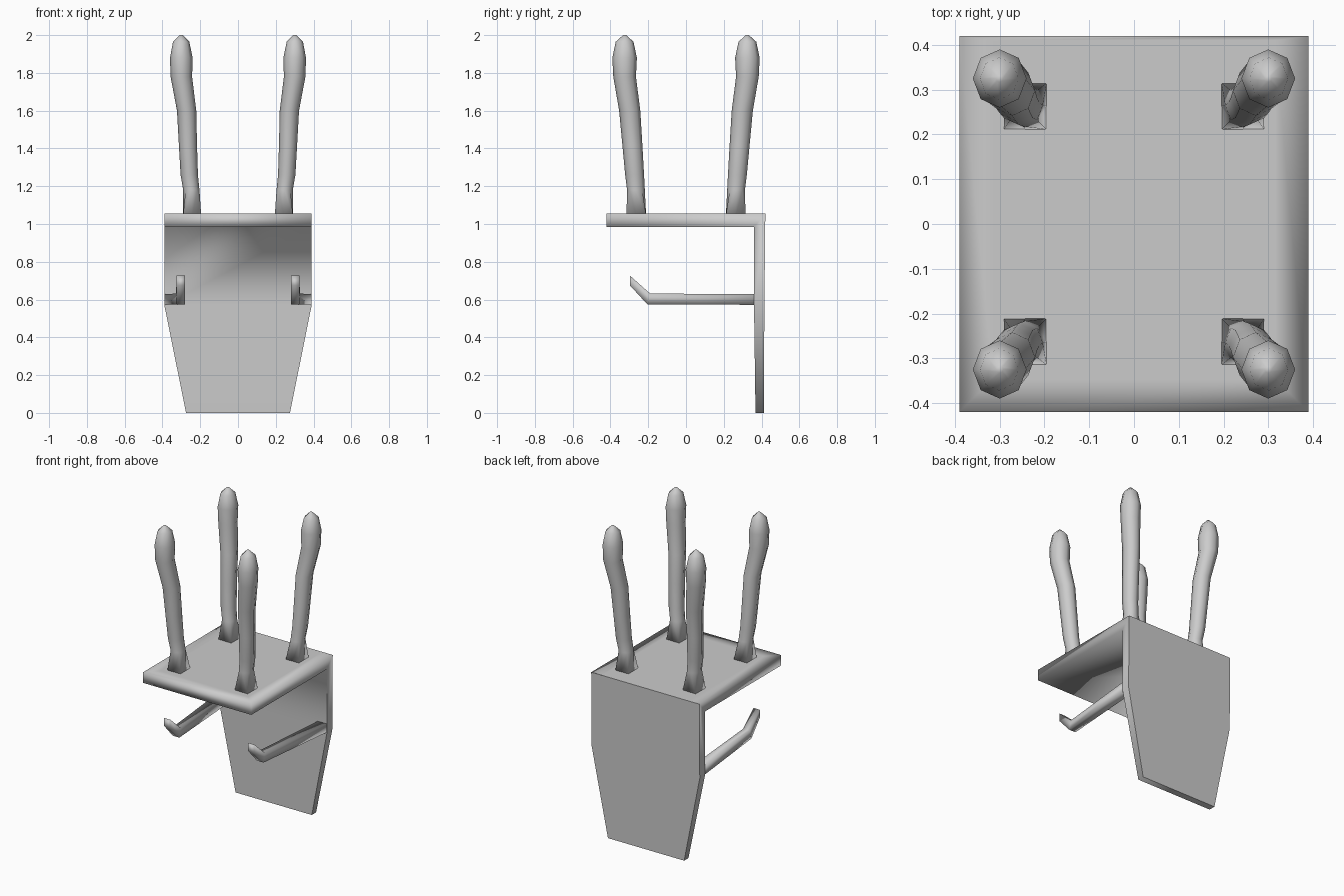
import bpy, bmesh, math

if "Cube" in bpy.data.objects:
    bpy.data.objects.remove(bpy.data.objects["Cube"])

grey = bpy.data.materials.new("grey")
grey.diffuse_color = (.57, .57, .57, 1)
grey.use_nodes = True
grey.node_tree.nodes["Principled BSDF"].inputs["Base Color"].default_value = grey.diffuse_color


def finish(name, bm):
    """Turn a bmesh into a smooth shaded object; edges flagged sharp stay sharp."""
    bmesh.ops.recalc_face_normals(bm, faces=bm.faces)
    for f in bm.faces:
        f.smooth = True
    mesh = bpy.data.meshes.new(name)
    bm.to_mesh(mesh)
    bm.free()
    mesh.materials.append(grey)
    ob = bpy.data.objects.new(name, mesh)
    bpy.context.collection.objects.link(ob)
    return ob


def loft(bm, rings):
    """Skin a list of point rings into a capped tube."""
    loops = [[bm.verts.new(p) for p in ring] for ring in rings]
    n = len(loops[0])
    for a, b in zip(loops, loops[1:]):
        for i in range(n):
            j = (i + 1) % n
            bm.faces.new((a[i], a[j], b[j], b[i]))
    bm.faces.new(loops[0][::-1])
    bm.faces.new(loops[-1])


# Seat and backrest: one L-shaped profile (y, z, half width), chair upside down
bm = bmesh.new()
profile = [(-.42, .985, .39), (-.42, 1.055, .39), (.42, 1.055, .39), (.415, .57, .39),
           (.412, 0, .275), (.368, 0, .275), (.36, .57, .39), (.36, .985, .39)]
L, R = [[bm.verts.new((s * w, y, z)) for y, z, w in profile] for s in (-1, 1)]
for i in range(8):
    j = (i + 1) % 8
    if i != 1:
        bm.faces.new((L[i], L[j], R[j], R[i]))
for S in (L, R):
    for quad in ((0, 1, 2, 7), (2, 3, 6, 7), (3, 4, 5, 6)):
        bm.faces.new([S[k] for k in quad])
# softly shaded border around the flat seat surface
outer = [L[1], R[1], R[2], L[2]]
inner = [bm.verts.new(p) for p in
         ((-.315, -.345, 1.055), (.315, -.345, 1.055), (.315, .41, 1.055), (-.315, .41, 1.055))]
for i in range(4):
    j = (i + 1) % 4
    bm.faces.new((outer[i], outer[j], inner[j], inner[i]))
bm.faces.new(inner)
# backrest outline stays crisp
sharp = [(S[a], S[a + 1]) for S in (L, R) for a in (2, 3, 5, 6)]
sharp += [(L[k], R[k]) for k in (2, 4, 5)]
for a, b in sharp:
    bm.edges.get((a, b)).smooth = False
finish("seat_and_backrest", bm)

# Arms: y top, z top, y bottom, z bottom, inner x, outer x
arm = [(.38, .628, .38, .572, .325, .39),
       (-.19, .632, -.205, .575, .28, .328),
       (-.297, .727, -.297, .675, .28, .325)]
for side, label in ((-1, "left"), (1, "right")):
    bm = bmesh.new()
    loft(bm, [[(side * x0, yt, zt), (side * x1, yt, zt),
               (side * x1, yb, zb), (side * x0, yb, zb)]
              for yt, zt, yb, zb, x0, x1 in arm])
    finish(label + "_arm", bm)

# Legs: height, centre x, centre y, radius x, radius y
leg = [(1.18, .247, .265, .043, .047),
       (1.26, .258, .272, .046, .050),
       (1.42, .265, .284, .048, .053),
       (1.60, .272, .298, .051, .056),
       (1.78, .300, .325, .057, .060),
       (1.88, .300, .325, .060, .065),
       (1.965, .301, .325, .043, .047),
       (2.00, .300, .325, .008, .008)]
foot = [(1, 0), (1, 1), (0, 1), (-1, 1), (-1, 0), (-1, -1), (0, -1), (1, -1)]
for sx in (-1, 1):
    for sy in (-1, 1):
        bm = bmesh.new()
        # square foot blending into an octagon
        rings = [[(sx * (.243 + .048 * u), sy * (.263 + .052 * v), 1.045) for u, v in foot]]
        for z, cx, cy, rx, ry in leg:
            rings.append([(sx * (cx + rx * math.cos(i * math.pi / 4)),
                           sy * (cy + ry * math.sin(i * math.pi / 4)), z)
                          for i in range(8)])
        loft(bm, rings)
        name = ("front" if sy < 0 else "back") + ("_left" if sx < 0 else "_right") + "_leg"
        finish(name, bm)
